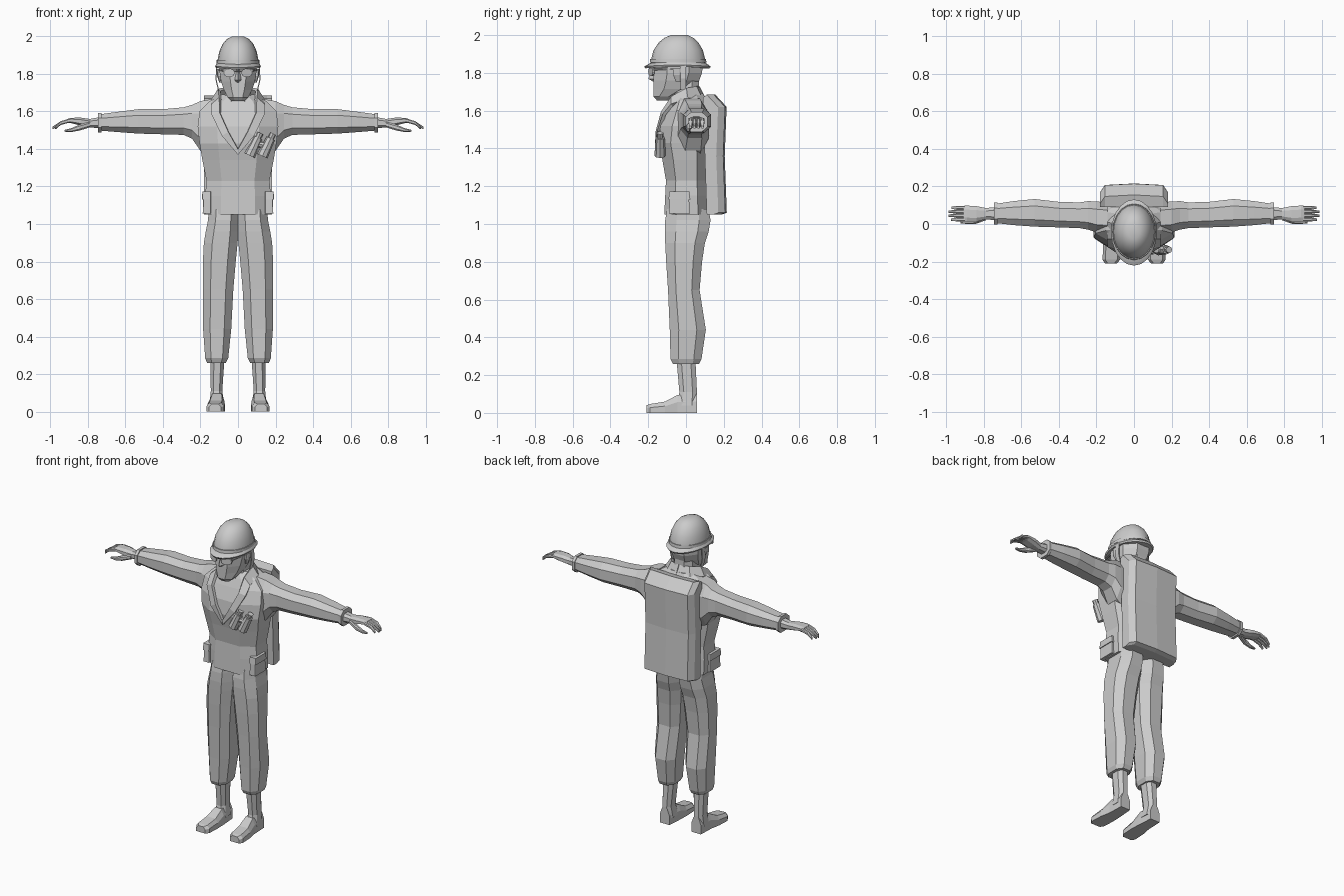
import bpy, bmesh, math
from mathutils import Vector

cloth = bpy.data.materials.new("plain_grey")
cloth.diffuse_color = (0.6, 0.6, 0.6, 1)


def finish(name, bm, mirror=False, smooth=None):
    bmesh.ops.recalc_face_normals(bm, faces=bm.faces)
    me = bpy.data.meshes.new(name)
    bm.to_mesh(me)
    bm.free()
    me.materials.append(cloth)
    ob = bpy.data.objects.new(name, me)
    bpy.context.collection.objects.link(ob)
    if mirror:
        ob.modifiers.new("mirror", 'MIRROR').use_mirror_merge = False
    if smooth:
        bpy.ops.object.select_all(action='DESELECT')
        ob.select_set(True)
        bpy.context.view_layer.objects.active = ob
        bpy.ops.object.shade_smooth_by_angle(angle=math.radians(smooth))
    return ob


def loft(name, rings, mirror=False, smooth=None):
    """Skin a list of equal-length rings and cap both ends."""
    bm = bmesh.new()
    rows = [[bm.verts.new(p) for p in r] for r in rings]
    n = len(rows[0])
    for a, b in zip(rows, rows[1:]):
        for i in range(n):
            bm.faces.new((a[i], a[(i + 1) % n], b[(i + 1) % n], b[i]))
    bm.faces.new(rows[0])
    bm.faces.new(rows[-1])
    return finish(name, bm, mirror, smooth)


def octagon(u0, u1, v0, v1, c):
    """Chamfered rectangle; c is the flat share of each side."""
    cu, cv, ru, rv = (u0 + u1) / 2, (v0 + v1) / 2, (u1 - u0) / 2, (v1 - v0) / 2
    unit = [(1, -c), (1, c), (c, 1), (-c, 1), (-1, c), (-1, -c), (-c, -1), (c, -1)]
    return [(cu + ru * a, cv + rv * b) for a, b in unit]


def upright(name, rows, c=0.5, **kw):
    """Rows of z, x0, x1, y0, y1."""
    return loft(name, [[(x, y, z) for x, y in octagon(a, b, d, e, c)]
                       for z, a, b, d, e in rows], **kw)


def sideways(name, rows, c=0.5, **kw):
    """Rows of x, y0, y1, z0, z1."""
    return loft(name, [[(x, y, z) for y, z in octagon(a, b, d, e, c)]
                       for x, a, b, d, e in rows], **kw)


def ellipse(z, rx, y0, y1, n=20, lift=0.0):
    cy, ry = (y0 + y1) / 2, (y1 - y0) / 2
    return [(rx * math.cos(t), cy + ry * math.sin(t), z + lift * math.cos(2 * t))
            for t in (2 * math.pi * i / n for i in range(n))]


def tube(name, p0, p1, r0, r1, n=8, mirror=False):
    p0, p1 = Vector(p0), Vector(p1)
    q = (p1 - p0).to_track_quat('Z', 'Y')
    circle = [Vector((math.cos(2 * math.pi * i / n), math.sin(2 * math.pi * i / n), 0))
              for i in range(n)]
    return loft(name, [[p + q @ (v * r) for v in circle]
                       for p, r in ((p0, r0), (p1, r1))], mirror)


# Trousers, shins and boots
upright("trouser_leg", [
    (0.26, 0.065, 0.165, -0.07, 0.07), (0.285, 0.052, 0.175, -0.082, 0.082),
    (0.44, 0.036, 0.186, -0.086, 0.105), (0.65, 0.025, 0.187, -0.095, 0.072),
    (0.80, 0.012, 0.187, -0.105, 0.085), (0.90, 0.002, 0.182, -0.11, 0.10),
    (0.96, -0.002, 0.172, -0.112, 0.12), (1.02, -0.002, 0.16, -0.11, 0.13),
    (1.08, -0.002, 0.155, -0.10, 0.12)], mirror=True)
upright("shin", [
    (0.04, 0.072, 0.152, -0.05, 0.058), (0.11, 0.084, 0.145, -0.035, 0.058),
    (0.28, 0.072, 0.148, -0.05, 0.05)], mirror=True)
loft("boot", [[(x0, y, 0), (x1, y, 0), (x1, y, zt * 0.6), (x1 - 0.015, y, zt),
               (x0 + 0.015, y, zt), (x0, y, zt * 0.6)]
              for y, x0, x1, zt in [(-0.21, 0.09, 0.155, 0.04), (-0.19, 0.074, 0.168, 0.047),
                                    (-0.11, 0.07, 0.164, 0.06), (-0.045, 0.072, 0.152, 0.095),
                                    (0.058, 0.08, 0.148, 0.10)]], mirror=True)

# Jacket body
upright("jacket", [
    (1.05, -0.172, 0.172, -0.115, 0.12), (1.15, -0.175, 0.175, -0.11, 0.115),
    (1.23, -0.168, 0.168, -0.106, 0.11), (1.34, -0.19, 0.19, -0.125, 0.115),
    (1.43, -0.205, 0.205, -0.145, 0.12), (1.52, -0.215, 0.215, -0.135, 0.125),
    (1.60, -0.205, 0.205, -0.105, 0.125), (1.655, -0.15, 0.15, -0.08, 0.11),
    (1.69, -0.085, 0.085, -0.06, 0.09)], c=0.52)

# Sleeves, cuffs, hands and thumbs
sideways("sleeve", [
    (0.14, -0.05, 0.115, 1.36, 1.665), (0.20, -0.045, 0.12, 1.39, 1.655),
    (0.245, -0.03, 0.122, 1.455, 1.635), (0.29, -0.022, 0.115, 1.475, 1.622),
    (0.40, -0.018, 0.118, 1.478, 1.612), (0.53, -0.014, 0.133, 1.482, 1.612),
    (0.64, -0.006, 0.122, 1.49, 1.598), (0.735, 0.005, 0.108, 1.498, 1.585)],
    mirror=True)
sideways("cuff", [(0.728, -0.003, 0.114, 1.488, 1.592), (0.746, -0.003, 0.114, 1.488, 1.592)],
         mirror=True)
sideways("palm", [
    (0.735, 0.02, 0.09, 1.51, 1.57), (0.79, 0.025, 0.085, 1.515, 1.56),
    (0.84, 0.012, 0.095, 1.525, 1.567), (0.89, 0.012, 0.098, 1.538, 1.566),
    (0.91, 0.014, 0.097, 1.54, 1.56)], mirror=True)
for i in range(4):
    y, tip = 0.014 + i * 0.021, (0.975, 0.99, 0.988, 0.972)[i]
    sideways("finger", [(0.90, y, y + 0.02, 1.540, 1.562), (0.945, y, y + 0.02, 1.528, 1.548),
                        (tip, y + 0.003, y + 0.016, 1.505, 1.518)], mirror=True)
sideways("thumb", [(0.79, 0.02, 0.05, 1.515, 1.545), (0.845, 0.0, 0.028, 1.498, 1.53),
                   (0.89, 0.0, 0.022, 1.49, 1.51), (0.925, 0.004, 0.018, 1.492, 1.502)],
         mirror=True)

# Folded collar: a strip from the nape down to the chest
path = [((0, 0.095, 1.665), (0, 0.065, 1.725)), ((0.08, 0.075, 1.67), (0.062, 0.05, 1.725)),
        ((0.135, 0.01, 1.66), (0.10, 0.0, 1.715)), ((0.14, -0.075, 1.63), (0.095, -0.075, 1.67)),
        ((0.138, -0.115, 1.58), (0.095, -0.125, 1.59)), ((0.085, -0.15, 1.47), (0.05, -0.152, 1.49)),
        ((0, -0.152, 1.37), (0, -0.156, 1.40))]
bm = bmesh.new()
strip = [[bm.verts.new(p) for p in pair] for pair in path]
for a, b in zip(strip, strip[1:]):
    bm.faces.new((a[0], b[0], b[1], a[1]))
collar = finish("collar", bm, mirror=True)
thick = collar.modifiers.new("thickness", 'SOLIDIFY')
thick.thickness, thick.offset = 0.018, 0

# Backpack: side profile swept across, with softened outer rims
back = [(0.09, 1.67), (0.155, 1.685), (0.215, 1.62), (0.205, 1.36), (0.216, 1.06),
        (0.19, 1.05), (0.11, 1.05), (0.10, 1.35)]
loft("backpack", [[(x, y - d if y > 0.15 else y, z) for y, z in back]
                  for x, d in [(-0.18, 0.045), (-0.155, 0.008), (0, 0), (0.155, 0.008), (0.18, 0.045)]])

# Belt pouches
upright("belt_pouch", [(1.055, 0.145, 0.188, -0.09, 0.02), (1.165, 0.145, 0.186, -0.085, 0.015)],
        c=0.9, mirror=True)
upright("pouch_flap", [(1.13, 0.145, 0.192, -0.093, 0.023), (1.172, 0.145, 0.19, -0.088, 0.018)],
        c=0.9, mirror=True)

# Binoculars hanging on the chest
for x, z in ((0.062, 1.365), (0.13, 1.362)):
    low, high = Vector((x, -0.137, z)), Vector((x + 0.045, -0.137, z + 0.095))
    tube("binocular_barrel", low, high, 0.03, 0.024)
    tube("binocular_eyepiece", high, high + Vector((0.012, 0, 0.025)), 0.016, 0.018)
tube("binocular_bridge", (0.09, -0.137, 1.425), (0.165, -0.137, 1.42), 0.016, 0.016)

# Neck and head
upright("neck", [(1.58, -0.075, 0.075, -0.08, 0.07), (1.80, -0.065, 0.065, -0.085, 0.07)])
upright("head", [
    (1.655, -0.035, 0.035, -0.155, -0.09), (1.675, -0.055, 0.055, -0.172, -0.06),
    (1.715, -0.075, 0.075, -0.172, 0.03), (1.76, -0.09, 0.09, -0.172, 0.07),
    (1.80, -0.097, 0.097, -0.17, 0.085), (1.86, -0.10, 0.10, -0.17, 0.09)], c=0.45)
loft("nose", [[(-w, -0.165, z), (0, y, z), (w, -0.165, z)]
              for z, w, y in [(1.755, 0.014, -0.175), (1.768, 0.022, -0.2), (1.825, 0.01, -0.178)]])
upright("ear", [(1.755, 0.088, 0.10, -0.055, -0.03), (1.79, 0.09, 0.112, -0.068, -0.025),
                (1.825, 0.09, 0.114, -0.066, -0.022)], mirror=True)

# Spectacles: lenses, bridge and side arms
loft("lens", [[(0.047 + 0.03 * math.cos(t), y + 0.012 * math.cos(t), 1.806 + 0.024 * math.sin(t))
               for t in (math.pi * i / 5 for i in range(10))] for y in (-0.188, -0.178)], mirror=True)
tube("spectacle_bridge", (-0.02, -0.192, 1.815), (0.02, -0.192, 1.815), 0.004, 0.004, 6)
tube("spectacle_arm", (0.075, -0.172, 1.818), (0.104, -0.04, 1.82), 0.005, 0.005, 6, mirror=True)

# Helmet: dome, band, brim and chin straps
loft("helmet_dome", [ellipse(*r) for r in [
    (1.835, 0.112, -0.188, 0.105), (1.87, 0.110, -0.185, 0.102), (1.92, 0.10, -0.172, 0.09),
    (1.96, 0.082, -0.145, 0.066), (1.985, 0.06, -0.115, 0.04), (2.0, 0.032, -0.08, 0.01)]], smooth=40)
loft("helmet_band", [ellipse(*r) for r in [
    (1.855, 0.115, -0.192, 0.108), (1.873, 0.114, -0.19, 0.106)]], smooth=40)
loft("helmet_brim", [ellipse(*r, lift=0.004) for r in [
    (1.828, 0.117, -0.215, 0.125), (1.838, 0.122, -0.222, 0.131), (1.855, 0.112, -0.19, 0.107)]],
    smooth=40)
loft("chin_strap", [[(x, -0.03, z), (x + 0.006, -0.03, z), (x + 0.006, 0.0, z), (x, 0.0, z)]
                    for x, z in [(0.11, 1.84), (0.114, 1.77), (0.10, 1.71)]], mirror=True)
